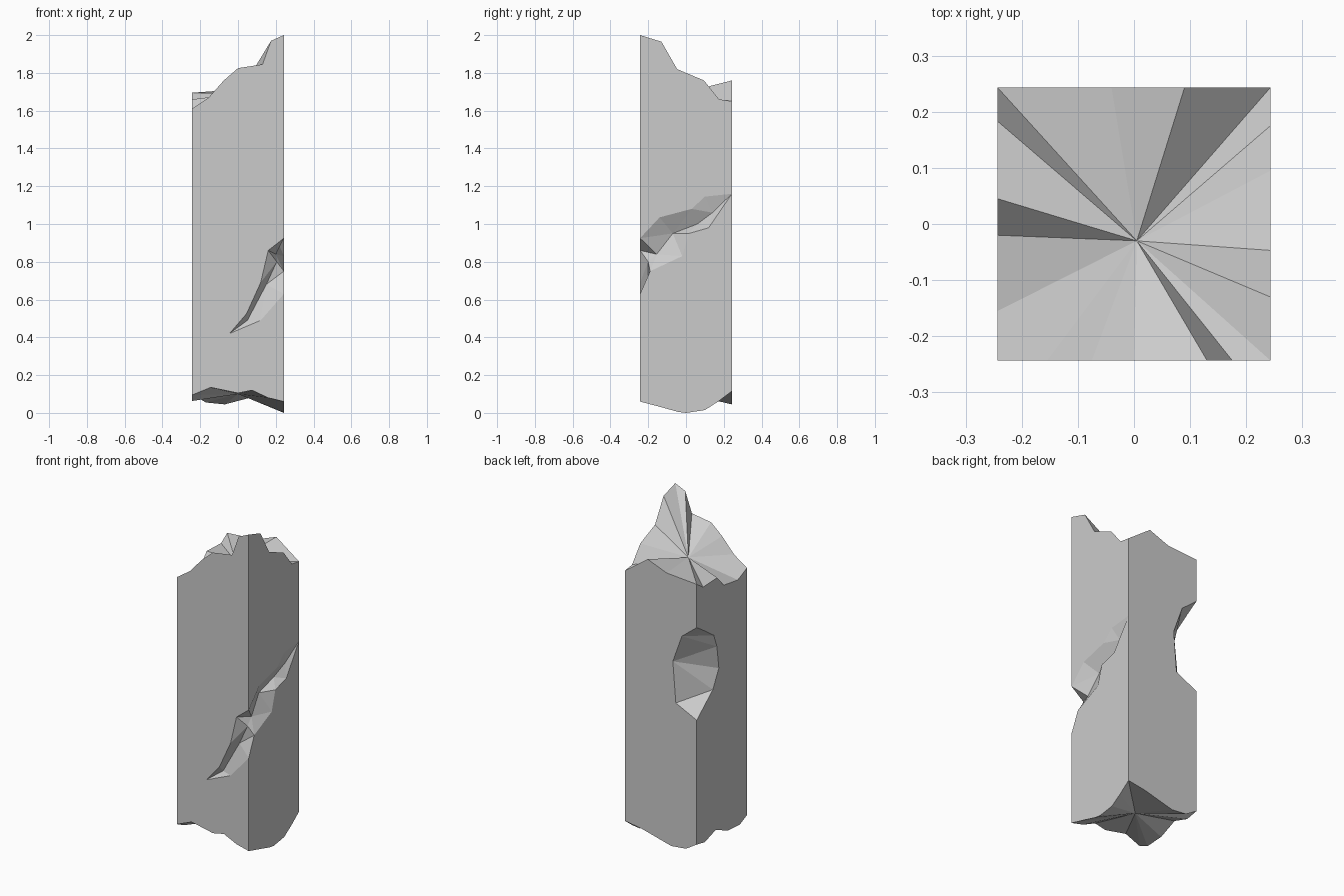
import bpy
import bmesh
from mathutils import Vector

if "Cube" in bpy.data.objects:
    bpy.data.objects.remove(bpy.data.objects["Cube"], do_unlink=True)

W = 0.243  # half width of the pillar


# Each side maps (distance along the side, height) to space
def front(u, z):
    return (u, -W, z)


def right(u, z):
    return (W, u, z)


def back(u, z):
    return (u, W, z)


def left(u, z):
    return (-W, u, z)


def line(side, points):
    return [side(u, z) for u, z in points]


# Jagged upper rim, going around the pillar
top = {
    front: [(-W, 1.61), (-.155, 1.67), (-.075, 1.76), (0, 1.825), (.13, 1.845), (.175, 1.97), (W, 2)],
    right: [(-W, 2), (-.13, 1.965), (-.047, 1.82), (.095, 1.76), (.175, 1.66), (W, 1.65)],
    back: [(W, 1.65), (.09, 1.76), (-.04, 1.71), (-W, 1.695)],
    left: [(-W, 1.695), (.183, 1.655), (.045, 1.66), (-.02, 1.59), (-.155, 1.57), (-W, 1.61)],
}
top[left][0] = (W, 1.695)

# Jagged lower rim
bottom = {
    front: [(-W, .095), (-.145, .135), (0, .105), (.075, .12), (.16, .08), (W, .06)],
    right: [(-W, .06), (-.13, .03), (-.04, .005), (0, 0), (.1, .015), (.17, .06), (W, .115)],
    back: [(W, .115), (.128, .097), (-.07, .045), (-.17, .055), (-W, .1)],
    left: [(W, .1), (.165, .085), (.058, .12), (-.058, .07), (-.175, .063), (-W, .095)],
}
top = {side: line(side, pts) for side, pts in top.items()}
bottom = {side: line(side, pts) for side, pts in bottom.items()}

# Long gash wrapping the front corner: upper lip, lower lip and valley
upper_front = line(front, [(-.045, .42), (.045, .525), (.12, .69), (.16, .86), (W, .925)])
upper_right = line(right, [(-W, .925), (-.14, 1.035), (.03, 1.08), (.1, 1.145), (W, 1.16)])
lower_front = line(front, [(-.045, .42), (.12, .49), (W, .63)])
lower_right = line(right, [(-W, .63), (-.19, .75), (-.02, .83), (.015, .95), (.12, .98), (W, 1.16)])
valley = [upper_front[0], (.05, -.215, .49), (.15, -.2, .68), (.205, -.2, .8),
          (.2, -.155, .84), (.19, -.07, .95), (.2, .06, 1.0), (.22, .14, 1.06), upper_right[-1]]

# Chip on the opposite corner, from low to high
chip_back = line(back, [(-W, .862), (-.101, .93), (-.081, 1.18), (-.142, 1.35), (-W, 1.43)])
chip_left = line(left, [(W, .862), (.087, .99), (.029, 1.1), (.048, 1.24), (.078, 1.32), (.165, 1.38), (W, 1.43)])

bm = bmesh.new()
cache = {}


def vert(p):
    key = tuple(round(c, 4) for c in p)
    if key not in cache:
        cache[key] = bm.verts.new(key)
    return cache[key]


def face(points):
    verts = list(dict.fromkeys(vert(p) for p in points))
    if len(verts) > 2:
        bm.faces.new(verts)


def bridge(a, b):
    """Fill between two chains with triangles, taking the shorter diagonal."""
    i = j = 0
    while i < len(a) - 1 or j < len(b) - 1:
        step_a = j == len(b) - 1
        if not step_a and i < len(a) - 1:
            step_a = (Vector(a[i + 1]) - Vector(b[j])).length < (Vector(a[i]) - Vector(b[j + 1])).length
        if step_a:
            face([a[i], a[i + 1], b[j]])
            i += 1
        else:
            face([a[i], b[j + 1], b[j]])
            j += 1


# Flat sides, cut along the gash and the chip
face(bottom[front] + lower_front[::-1] + upper_front + top[front][::-1])
face(bottom[right] + lower_right[::-1])
face(upper_right + top[right][::-1])
face(bottom[back] + chip_back + top[back][::-1] + [upper_right[-1]])
face(bottom[left] + top[left][::-1] + chip_left[::-1])

# Broken surfaces inside the gash and the chip
bridge(upper_front + upper_right[1:], valley)
bridge(lower_front + lower_right[1:], valley)
bridge(chip_back, chip_left)

# Broken ends fanned around a centre point
for rim, centre in ((top, (.005, -.03, 1.69)), (bottom, (0, .01, .1))):
    for points in rim.values():
        for a, b in zip(points, points[1:]):
            face([a, b, centre])

bmesh.ops.recalc_face_normals(bm, faces=bm.faces)
mesh = bpy.data.meshes.new("broken_pillar")
bm.to_mesh(mesh)
bm.free()

# Plain stone colour
stone = bpy.data.materials.new("light grey stone")
stone.use_nodes = True
colour = (.6, .6, .6, 1)
stone.diffuse_color = colour
stone.node_tree.nodes["Principled BSDF"].inputs["Base Color"].default_value = colour
mesh.materials.append(stone)

pillar = bpy.data.objects.new("broken_pillar", mesh)
bpy.context.scene.collection.objects.link(pillar)
